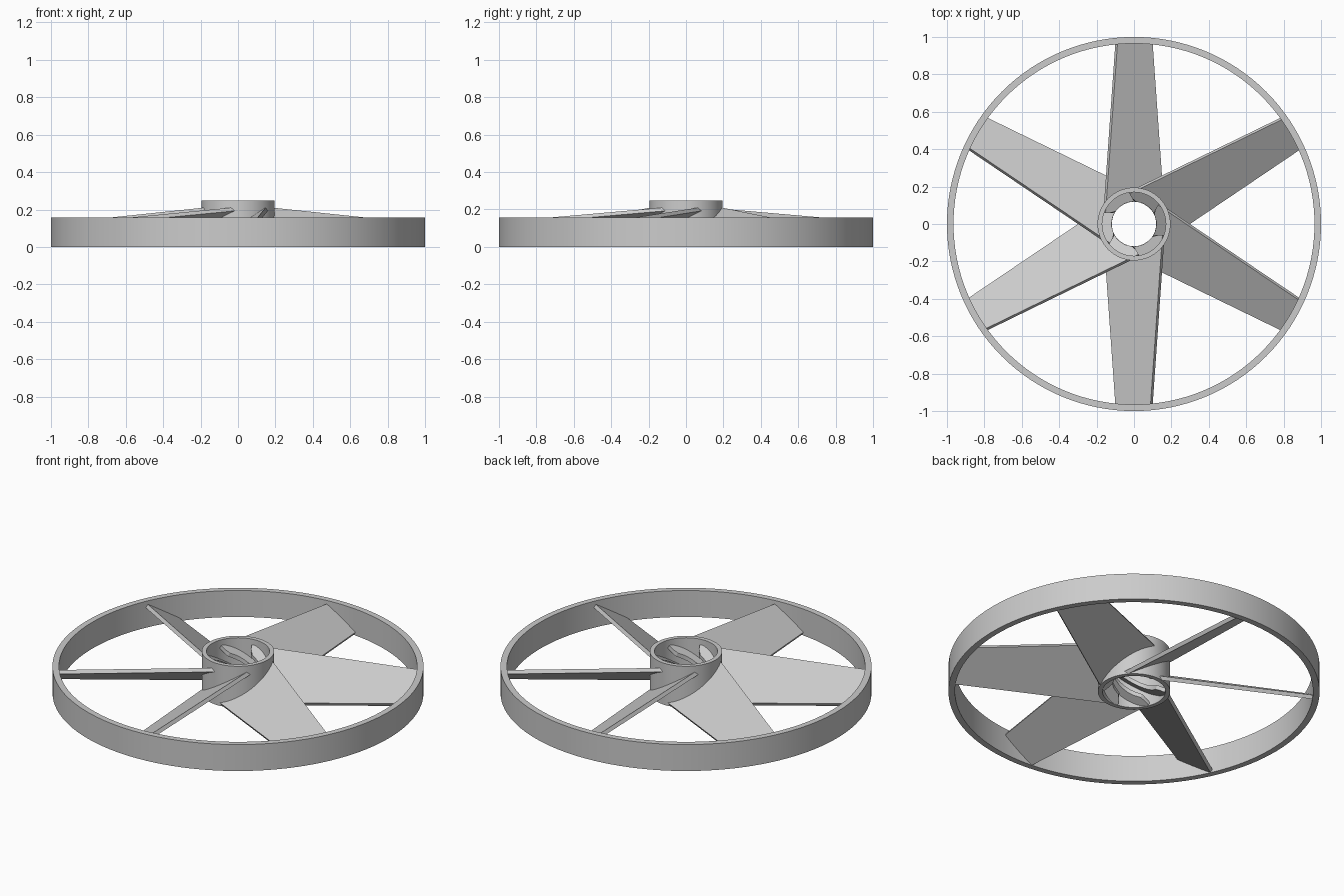
import bpy, bmesh, math
from mathutils import Matrix

cube = bpy.data.objects.get("Cube")
if cube:
    bpy.data.objects.remove(cube, do_unlink=True)

grey = bpy.data.materials.new("plain grey")
grey.use_nodes = True
colour = (0.6, 0.6, 0.6, 1)
grey.diffuse_color = colour
grey.node_tree.nodes["Principled BSDF"].inputs["Base Color"].default_value = colour


def finish(name, bm, smooth=True):
    bmesh.ops.recalc_face_normals(bm, faces=bm.faces)
    mesh = bpy.data.meshes.new(name)
    bm.to_mesh(mesh)
    bm.free()
    mesh.materials.append(grey)
    obj = bpy.data.objects.new(name, mesh)
    bpy.context.collection.objects.link(obj)
    if smooth:
        bpy.ops.object.select_all(action='DESELECT')
        obj.select_set(True)
        bpy.context.view_layer.objects.active = obj
        bpy.ops.object.shade_smooth_by_angle(angle=math.radians(30))
    return obj


def tube(name, outer, inner, height, sides):
    """Upright pipe made by spinning a rectangular section."""
    bm = bmesh.new()
    section = [(inner, 0), (outer, 0), (outer, height), (inner, height)]
    verts = [bm.verts.new((r, 0, z)) for r, z in section]
    edges = [bm.edges.new((verts[i], verts[(i + 1) % 4])) for i in range(4)]
    bmesh.ops.spin(bm, geom=verts + edges, cent=(0, 0, 0), axis=(0, 0, 1),
                   angle=2 * math.pi, steps=sides, use_merge=True)
    bmesh.ops.remove_doubles(bm, verts=bm.verts, dist=1e-5)
    return finish(name, bm)


# Outer rim and central hub
tube("outer_rim", 1.0, 0.965, 0.157, 128)
tube("hub", 0.195, 0.17, 0.247, 64)

# Blades: pitched tapering plates, trimmed round at the bore and at the rim
PITCH = math.radians(32)
THICK = 0.011
COS, SIN = math.cos(PITCH), math.sin(PITCH)
BORE, TIP, STRIPS = 0.12, 0.975, 12


def half_chord(u):
    return 0.191 - 0.083 * u


def blade_point(s, side, radius):
    u = radius
    for _ in range(4):
        chord = half_chord(u)
        v = s * chord * COS - side * THICK * SIN
        u = math.sqrt(max(radius ** 2 - v ** 2, 0.06 ** 2))
    lift = chord * SIN + THICK * COS
    return (u, v, lift + s * chord * SIN + side * THICK * COS)


def blade(name, angle):
    bm = bmesh.new()
    rows = []
    for i in range(STRIPS + 1):
        s = 2 * i / STRIPS - 1
        rows.append([bm.verts.new(blade_point(s, side, radius)) for side, radius in
                     ((-1, BORE), (-1, TIP), (1, TIP), (1, BORE))])
    for a, b in zip(rows, rows[1:]):
        for k in range(4):
            n = (k + 1) % 4
            bm.faces.new((a[k], a[n], b[n], b[k]))
    bm.faces.new(rows[0])
    bm.faces.new(rows[-1])
    bm.transform(Matrix.Rotation(angle, 4, 'Z'))
    return finish(name, bm)


for i in range(6):
    blade(f"blade_{i + 1}", math.radians(30 + 60 * i))
